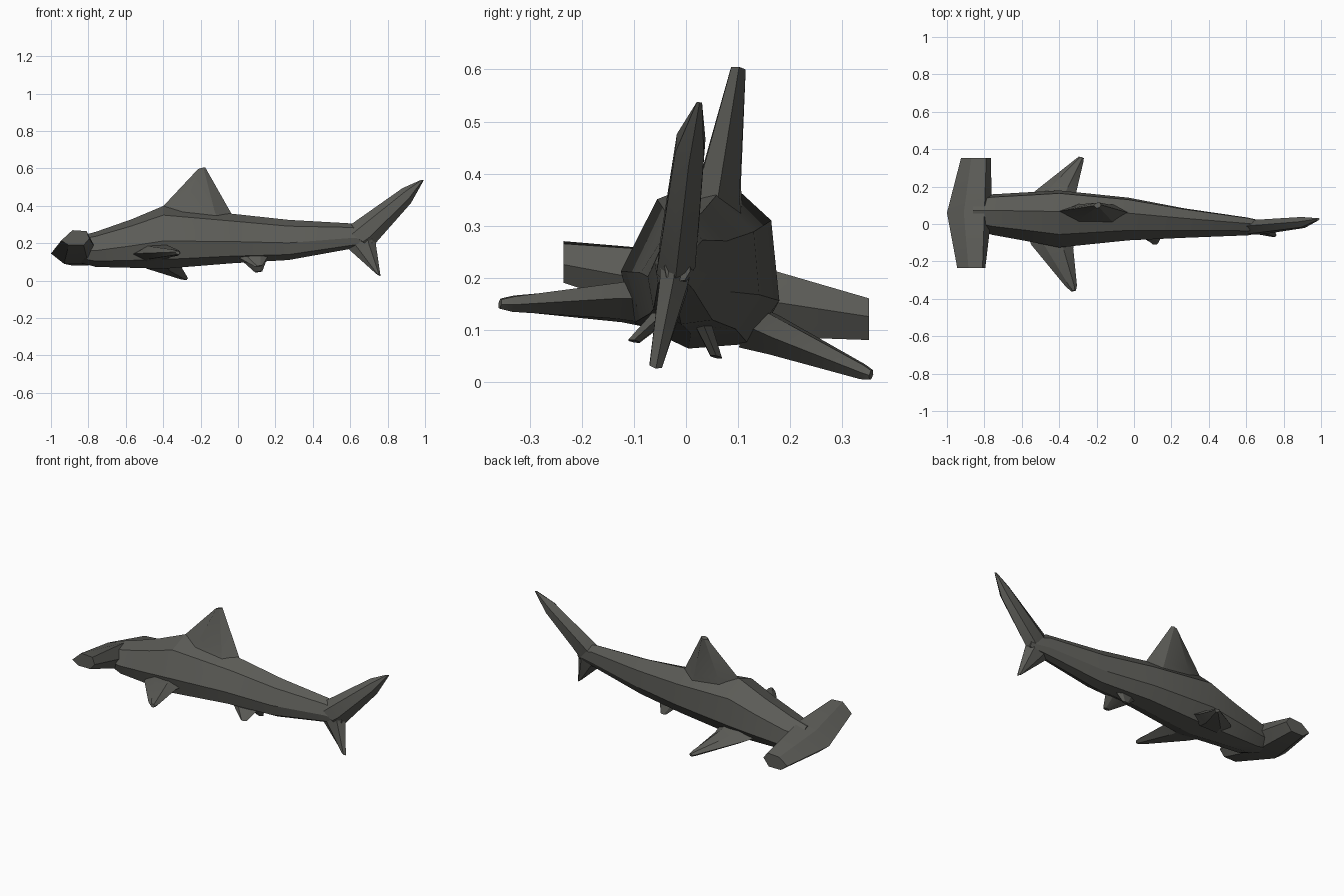
import bpy, bmesh
from mathutils import Vector

skin = bpy.data.materials.new("dark grey skin")
skin.diffuse_color = (0.105, 0.105, 0.094, 1)

# the whole animal is rolled slightly about its length
SIDE = Vector((0, 0.983, -0.182))
UP = Vector((0, 0.182, 0.983))


def loft(name, rings):
    """Skin a list of equal-length point rings and cap both ends."""
    bm = bmesh.new()
    loops = [[bm.verts.new(p) for p in ring] for ring in rings]
    n = len(loops[0])
    for a, b in zip(loops, loops[1:]):
        for i in range(n):
            j = (i + 1) % n
            bm.faces.new((a[i], a[j], b[j], b[i]))
    bm.faces.new(loops[0])
    bm.faces.new(loops[-1])
    bmesh.ops.recalc_face_normals(bm, faces=bm.faces[:])
    mesh = bpy.data.meshes.new(name)
    bm.to_mesh(mesh)
    bm.free()
    mesh.materials.append(skin)
    ob = bpy.data.objects.new(name, mesh)
    bpy.context.collection.objects.link(ob)
    bpy.ops.object.select_all(action='DESELECT')
    ob.select_set(True)
    bpy.context.view_layer.objects.active = ob
    bpy.ops.object.shade_smooth_by_angle(angle=0.4)
    return ob


def fin(name, axis, sections):
    """Six-sided blade; each section is (leading point, trailing point, half thickness)."""
    rings = []
    for lead, trail, t in sections:
        a, b, n = Vector(lead), Vector(trail), axis * t
        p, q = a.lerp(b, 0.3), a.lerp(b, 0.75)
        rings.append([a, p + n, q + n, b, q - n, p - n])
    return loft(name, rings)


# body: eight-sided sections (x, y centre, z centre, half width, half height)
profile = [(0, 1), (.72, .6), (1, -.25), (.72, -.78),
           (0, -.95), (-.72, -.78), (-1, -.25), (-.72, .6)]
stations = [(-.86, .06, .165, .08, .07), (-.76, .055, .165, .11, .098),
            (-.57, .045, .195, .133, .135), (-.40, .035, .227, .155, .175),
            (-.03, .033, .222, .116, .138), (.27, .01, .215, .08, .112),
            (.61, -.01, .237, .048, .07), (.72, -.015, .225, .025, .035)]
loft("body", [[Vector((x, y, z)) + SIDE * (u * w) + UP * (v * h) for u, v in profile]
              for x, y, z, w, h in stations])

# hammer head: six-sided sections (x, z) from one eye to the other
head = [(-.235, [(-.945, .215), (-.885, .27), (-.81, .265),
                 (-.795, .225), (-.825, .19), (-.905, .19)]),
        (.06, [(-1.0, .145), (-.91, .215), (-.80, .245),
               (-.76, .17), (-.80, .09), (-.93, .09)]),
        (.352, [(-.925, .115), (-.87, .155), (-.79, .16),
                (-.765, .125), (-.80, .08), (-.88, .08)])]
loft("hammer_head", [[Vector((x, y, z)) for x, z in pts] for y, pts in head])

# dorsal fin
fin("dorsal_fin", SIDE, [((-.42, .06, .36), (-.01, .055, .32), .05),
                         ((-.40, .068, .398), (-.035, .062, .358), .04),
                         ((-.215, .098, .595), (-.175, .102, .605), .014)])

# pectoral fins
fin("pectoral_fin_near", UP, [((-.57, -.05, .14), (-.31, -.06, .16), .045),
                              ((-.55, -.11, .145), (-.325, -.13, .16), .036),
                              ((-.365, -.335, .152), (-.305, -.33, .148), .015),
                              ((-.335, -.36, .152), (-.31, -.355, .148), .009)])
fin("pectoral_fin_far", UP, [((-.57, .11, .11), (-.31, .11, .11), .045),
                             ((-.53, .175, .095), (-.31, .165, .085), .036),
                             ((-.315, .345, .02), (-.27, .335, .018), .014),
                             ((-.295, .36, .014), (-.268, .352, .012), .009)])

# pelvic fins: root y, tip y, tip z
for name, ry, ty, tz in (("near", -.045, -.1, .075), ("far", .025, .058, .045)):
    fin("pelvic_fin_" + name, SIDE, [((.0, ry, .125), (.16, ry, .13), .02),
                                     ((.09, ty, tz), (.13, ty, tz + .005), .011)])

# tail lobes
fin("upper_tail_lobe", SIDE, [((.57, -.02, .27), (.70, -.03, .18), .03),
                              ((.61, -.01, .305), (.735, -.02, .2), .036),
                              ((.88, .012, .495), (.925, .005, .415), .028),
                              ((.975, .026, .537), (.993, .026, .537), .005)])
fin("lower_tail_lobe", SIDE, [((.57, -.02, .2), (.735, -.02, .225), .03),
                              ((.59, -.024, .17), (.737, -.024, .195), .027),
                              ((.735, -.058, .04), (.762, -.058, .025), .012)])
